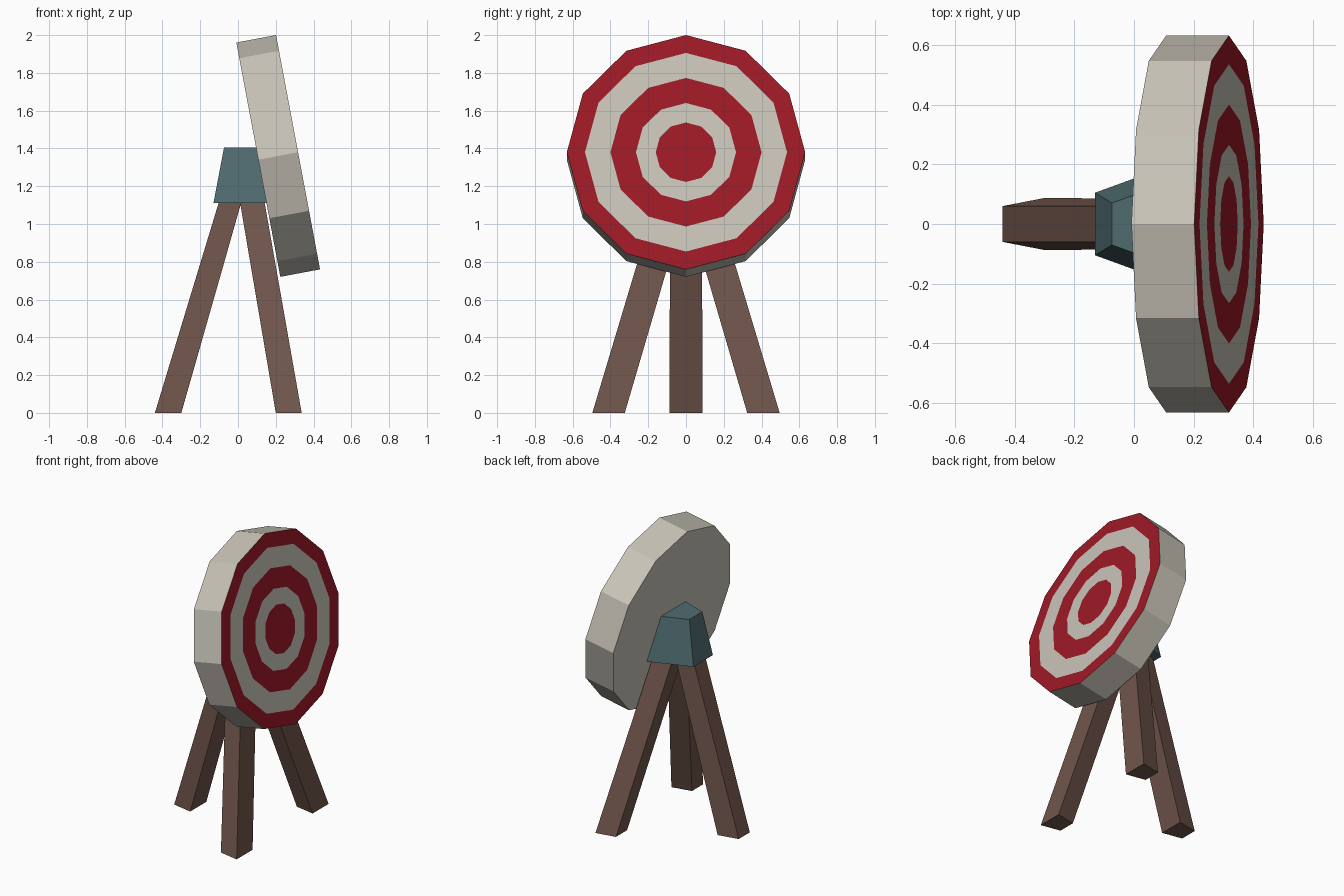
import bpy, bmesh, math
from mathutils import Matrix

if "Cube" in bpy.data.objects:
    bpy.data.objects.remove(bpy.data.objects["Cube"])


def material(name, rgb):
    m = bpy.data.materials.new(name)
    m.diffuse_color = (*rgb, 1)
    m.use_nodes = True
    m.node_tree.nodes["Principled BSDF"].inputs["Base Color"].default_value = m.diffuse_color
    return m


WHITE = material("off_white", (0.58, 0.55, 0.48))
RED = material("red", (0.34, 0.010, 0.020))
WOOD = material("wood", (0.16, 0.09, 0.07))
TEAL = material("teal", (0.08, 0.15, 0.16))


def finish(name, bm, mats):
    bmesh.ops.recalc_face_normals(bm, faces=bm.faces[:])
    me = bpy.data.meshes.new(name)
    bm.to_mesh(me)
    bm.free()
    for m in mats:
        me.materials.append(m)
    ob = bpy.data.objects.new(name, me)
    bpy.context.collection.objects.link(ob)
    return ob


def trapezoid(x0, x1, y, narrow, wide, z):
    """Cross-section: narrow at the rear (x0), wide towards the disc (x1)."""
    return [(x0, y - narrow, z), (x1, y - wide, z), (x1, y + wide, z), (x0, y + narrow, z)]


def loft(name, low, high, mat):
    bm = bmesh.new()
    a = [bm.verts.new(p) for p in low]
    b = [bm.verts.new(p) for p in high]
    bm.faces.new(a)
    bm.faces.new(b)
    for i in range(4):
        j = (i + 1) % 4
        bm.faces.new((a[i], a[j], b[j], b[i]))
    return finish(name, bm, [mat])


# Target disc: 12-sided, concentric colour rings on the front, tilted back
SIDES, DEPTH = 12, 0.214
bm = bmesh.new()


def ring(r, z):
    return [bm.verts.new((r * math.cos(math.tau * i / SIDES),
                          r * math.sin(math.tau * i / SIDES), z)) for i in range(SIDES)]


loops = [ring(r, 0) for r in (0.16, 0.265, 0.40, 0.535, 0.631)]
loops.append(ring(0.631, -DEPTH))
bm.faces.new(loops[0]).material_index = 1
bm.faces.new(loops[-1])
for k in range(len(loops) - 1):
    for i in range(SIDES):
        j = (i + 1) % SIDES
        f = bm.faces.new((loops[k][i], loops[k][j], loops[k + 1][j], loops[k + 1][i]))
        f.material_index = 1 if k in (1, 3) else 0
bm.transform(Matrix.Translation((0.318, 0, 1.38)) @ Matrix.Rotation(math.radians(79.37), 4, 'Y'))
finish("target_disc", bm, [WHITE, RED])

# Bracket block joining the legs to the disc
loft("bracket",
     trapezoid(-0.13, 0.20, 0, 0.105, 0.225, 1.11),
     trapezoid(-0.074, 0.146, 0, 0.07, 0.15, 1.405), TEAL)

# Rear leg
loft("rear_leg",
     trapezoid(-0.44, -0.30, 0, 0.06, 0.087, 0),
     trapezoid(-0.097, 0.022, 0, 0.06, 0.085, 1.13), WOOD)

# Pair of front legs
for side, label in ((-1, "left"), (1, "right")):
    loft("front_leg_" + label,
         trapezoid(0.20, 0.337, side * 0.41, 0.06, 0.086, 0),
         trapezoid(0.008, 0.138, side * 0.075, 0.06, 0.082, 1.13), WOOD)
